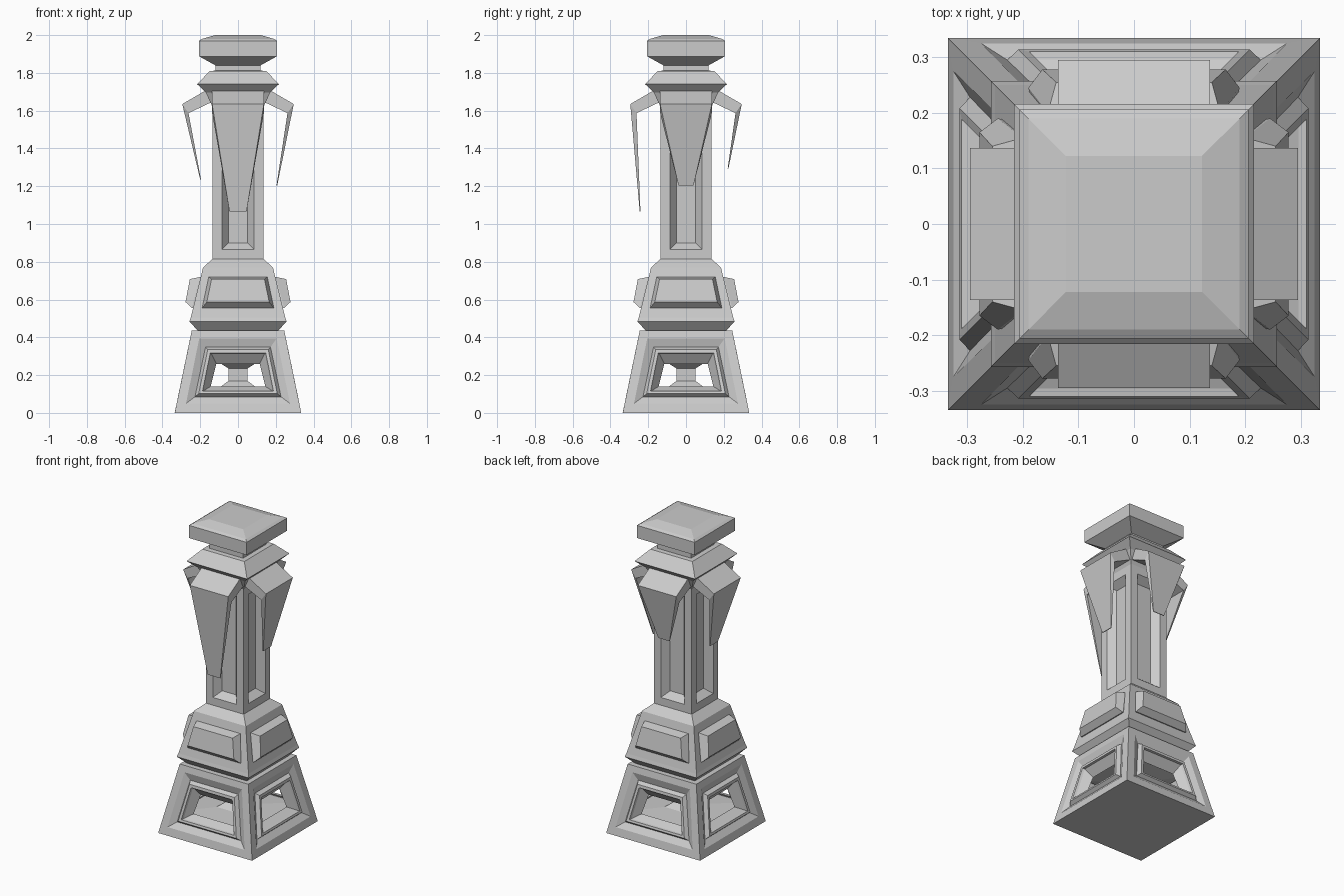
import bpy, bmesh
from math import pi
from mathutils import Matrix, Vector

if "Cube" in bpy.data.objects:
    bpy.data.objects.remove(bpy.data.objects["Cube"])


def turn(k):
    return Matrix.Rotation(k * pi / 2, 3, 'Z')


def finish(bm, name):
    bmesh.ops.remove_doubles(bm, verts=bm.verts, dist=0.0001)
    bmesh.ops.recalc_face_normals(bm, faces=bm.faces)
    me = bpy.data.meshes.new(name)
    bm.to_mesh(me)
    bm.free()
    ob = bpy.data.objects.new(name, me)
    bpy.context.collection.objects.link(ob)
    return ob


def square_stack(name, profile):
    """Square-section solid from (half width, z) pairs."""
    bm = bmesh.new()
    rings = [[bm.verts.new((x * h, y * h, z)) for x, y in
              ((-1, -1), (1, -1), (1, 1), (-1, 1))] for h, z in profile]
    for a, b in zip(rings, rings[1:]):
        for i in range(4):
            j = (i + 1) % 4
            bm.faces.new((a[i], a[j], b[j], b[i]))
    bm.faces.new(rings[0][::-1])
    bm.faces.new(rings[-1])
    return finish(bm, name)


def four_sides(name, rings, cap=True, ends=()):
    """Nested trapezoids on all four sides.
    Ring: bottom (half width, out, z) then top (half width, out, z)."""
    bm = bmesh.new()
    for k in range(4):
        loops = []
        for hb, ob, zb, ht, ot, zt in rings:
            pts = ((-hb, -ob, zb), (hb, -ob, zb), (ht, -ot, zt), (-ht, -ot, zt))
            loops.append([bm.verts.new(turn(k) @ Vector(p)) for p in pts])
        for a, b in zip(loops, loops[1:]):
            for i in range(4):
                j = (i + 1) % 4
                bm.faces.new((a[i], a[j], b[j], b[i]))
        if cap:
            bm.faces.new(loops[-1])
    for h, z in ends:
        bm.faces.new([bm.verts.new((x * h, y * h, z)) for x, y in
                      ((-1, -1), (1, -1), (1, 1), (-1, 1))])
    return finish(bm, name)


# Hollow base with a framed window on each side
four_sides("base", [
    (.335, .335, 0, .245, .245, .435),
    (.275, .325, .05, .205, .253, .395),
    (.228, .295, .085, .172, .241, .348),
    (.208, .314, .102, .160, .266, .335),
    (.188, .310, .115, .147, .269, .317),
    (.182, .296, .117, .142, .256, .314),
    (.145, .245, .14, .115, .215, .26),
    (.255, .255, .115, .20, .20, .33),
], cap=False, ends=((.335, 0), (.245, .435)))

# Post and flared floor and ceiling inside the base
square_stack("base_core", [(.25, .10), (.25, .13), (.09, .14), (.05, .17),
                           (.05, .235), (.09, .26), (.20, .28), (.20, .33)])

# Tapered shoulder block above the base
square_stack("shoulder", [(.212, .435), (.257, .483), (.25, .505), (.185, .77),
                          (.135, .815)])

# Raised panels on the shoulder
four_sides("shoulder_panels", [
    (.18, .20, .56, .15, .17, .715),
    (.19, .245, .555, .155, .20, .72),
    (.165, .278, .587, .14, .255, .708),
])

# Shaft with sunken panels
four_sides("shaft", [
    (.135, .135, .815, .135, .135, 1.62),
    (.085, .135, .865, .085, .135, 1.57),
    (.05, .09, .90, .05, .09, 1.535),
])

# Flared capital with neck
square_stack("capital", [(.135, 1.62), (.17, 1.695), (.216, 1.74), (.15, 1.81),
                         (.12, 1.812), (.12, 1.84)])

# Top cap
square_stack("cap", [(.12, 1.84), (.206, 1.888), (.206, 1.97), (.19, 1.98),
                     (.122, 2.0)])

# Hanging blades: front, right, back, left, each with its own length
blades = [("front", .045, .245, 1.065), ("right", .04, .208, 1.205),
          ("back", .04, .225, 1.295), ("left", .04, .20, 1.235)]
for k, (side, w, out, z) in enumerate(blades):
    section = [(.137, .14, 1.725), (.137, .295, 1.635), (w, out, z),
               (w, out - .004, z), (.137, .262, 1.587), (.137, .14, 1.645)]
    bm = bmesh.new()
    l, r = ([bm.verts.new(turn(k) @ Vector((s * h, -o, zz)))
             for h, o, zz in section] for s in (-1, 1))
    for i in range(6):
        j = (i + 1) % 6
        bm.faces.new((l[i], r[i], r[j], l[j]))
    for v in (l, r):
        bm.faces.new((v[0], v[1], v[4], v[5]))
        bm.faces.new((v[1], v[2], v[3], v[4]))
    finish(bm, side + "_blade")
